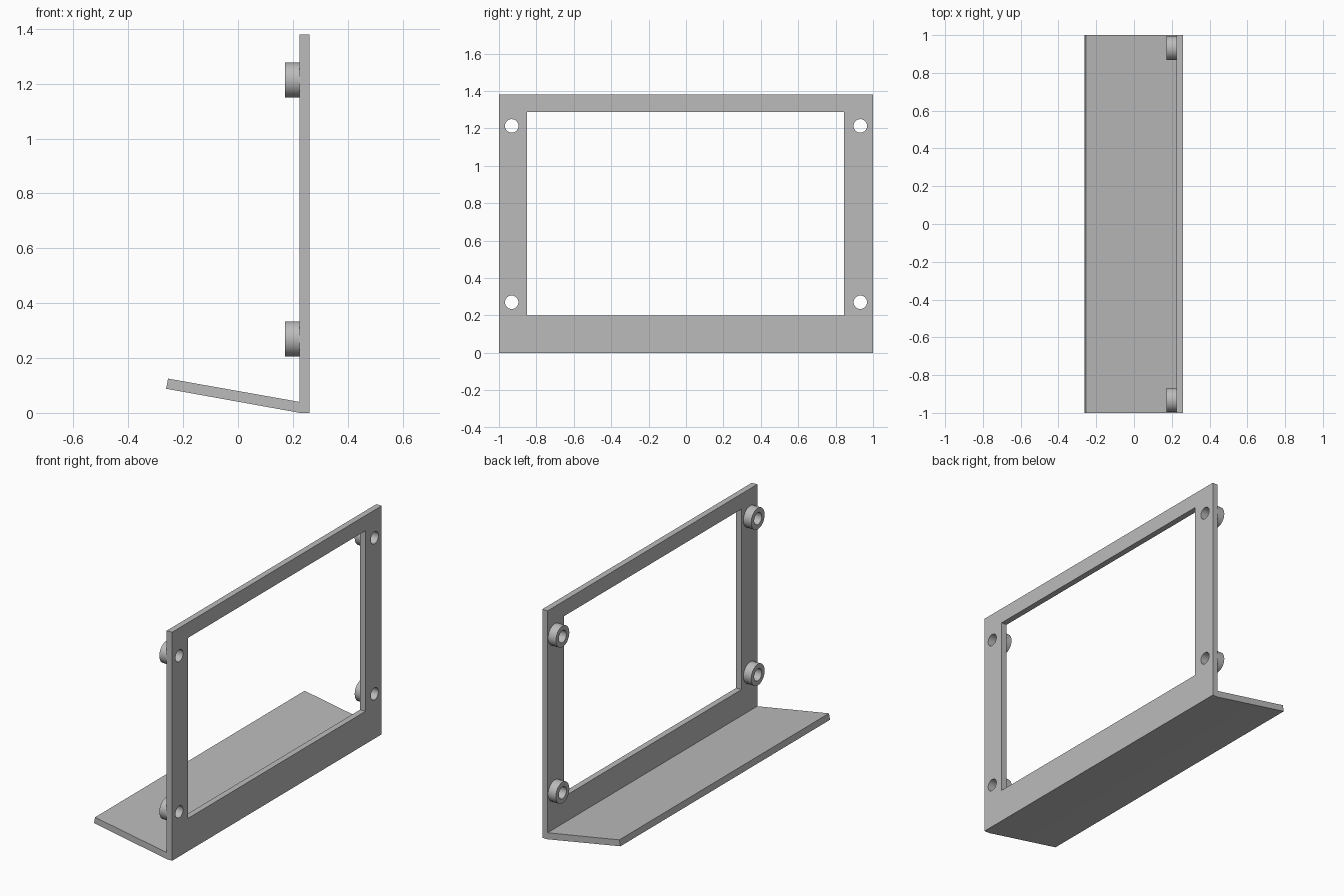
import bpy
import bmesh
from math import pi, radians
from mathutils import Matrix, Vector

cube = bpy.data.objects.get("Cube")
if cube:
    bpy.data.objects.remove(cube, do_unlink=True)

FRONT_X, BACK_X = 0.26, 0.224
BOSS_X = 0.172
HOLE_R, BOSS_R = 0.036, 0.064
HOLE_Y, HOLE_ZS = 0.932, (0.27, 1.213)
SIDES = 48

grey = bpy.data.materials.new("plain_grey")
grey.use_nodes = True
colour = (0.5, 0.5, 0.5, 1)
grey.diffuse_color = colour
grey.node_tree.nodes["Principled BSDF"].inputs["Base Color"].default_value = colour


def finish(bm, name):
    bmesh.ops.recalc_face_normals(bm, faces=bm.faces)
    mesh = bpy.data.meshes.new(name)
    bm.to_mesh(mesh)
    bm.free()
    mesh.materials.append(grey)
    obj = bpy.data.objects.new(name, mesh)
    bpy.context.collection.objects.link(obj)
    return obj


def activate(obj):
    bpy.ops.object.select_all(action="DESELECT")
    obj.select_set(True)
    bpy.context.view_layer.objects.active = obj


def smooth(obj):
    activate(obj)
    bpy.ops.object.shade_smooth_by_angle(angle=radians(30))


# Upright plate and tilted foot, one folded profile extruded along y
profile = [(FRONT_X, 0), (FRONT_X, 1.38), (BACK_X, 1.38), (BACK_X, 0.04),
           (-0.255, 0.125), (-0.262, 0.088), (0.226, 0)]
bm = bmesh.new()
face = bm.faces.new([bm.verts.new((x, -1, z)) for x, z in profile])
sweep = bmesh.ops.extrude_face_region(bm, geom=[face])
bmesh.ops.translate(bm, vec=(0, 2, 0),
                    verts=[v for v in sweep["geom"] if isinstance(v, bmesh.types.BMVert)])
bracket = finish(bm, "folded_bracket")

# Cutter for the window and the four screw holes
bm = bmesh.new()
mid_x = (FRONT_X + BACK_X) / 2
bmesh.ops.create_cube(bm, size=1, matrix=Matrix.Translation((mid_x, -0.002, 0.743))
                      @ Matrix.Diagonal((0.2, 1.694, 1.09, 1)))
for side in (-1, 1):
    for z in HOLE_ZS:
        bmesh.ops.create_cone(bm, cap_ends=True, segments=SIDES, radius1=HOLE_R,
                              radius2=HOLE_R, depth=0.2,
                              matrix=Matrix.Translation((mid_x, side * HOLE_Y, z))
                              @ Matrix.Rotation(pi / 2, 4, "Y"))
cutter = finish(bm, "opening_cutter")
cutter.hide_render = True

cut = bracket.modifiers.new("openings", "BOOLEAN")
cut.operation = "DIFFERENCE"
cut.solver = "EXACT"
cut.object = cutter
activate(bracket)
bpy.ops.object.modifier_apply(modifier=cut.name)
bpy.data.objects.remove(cutter, do_unlink=True)
smooth(bracket)


# Hollow round standoffs behind the screw holes
def standoff(name, y, z):
    bm = bmesh.new()
    section = [(BOSS_X, HOLE_R), (BOSS_X, BOSS_R), (BACK_X, BOSS_R), (BACK_X, HOLE_R)]
    verts = [bm.verts.new((x, y, z + r)) for x, r in section]
    edges = [bm.edges.new((verts[i], verts[(i + 1) % 4])) for i in range(4)]
    bmesh.ops.spin(bm, geom=verts + edges, cent=Vector((0, y, z)), axis=(1, 0, 0),
                   angle=2 * pi, steps=SIDES, use_merge=True)
    bmesh.ops.remove_doubles(bm, verts=bm.verts, dist=0.0001)
    smooth(finish(bm, name))


for end, side in (("front", -1), ("back", 1)):
    for level, z in zip(("lower", "upper"), HOLE_ZS):
        standoff(f"{level}_{end}_standoff", side * HOLE_Y, z)
